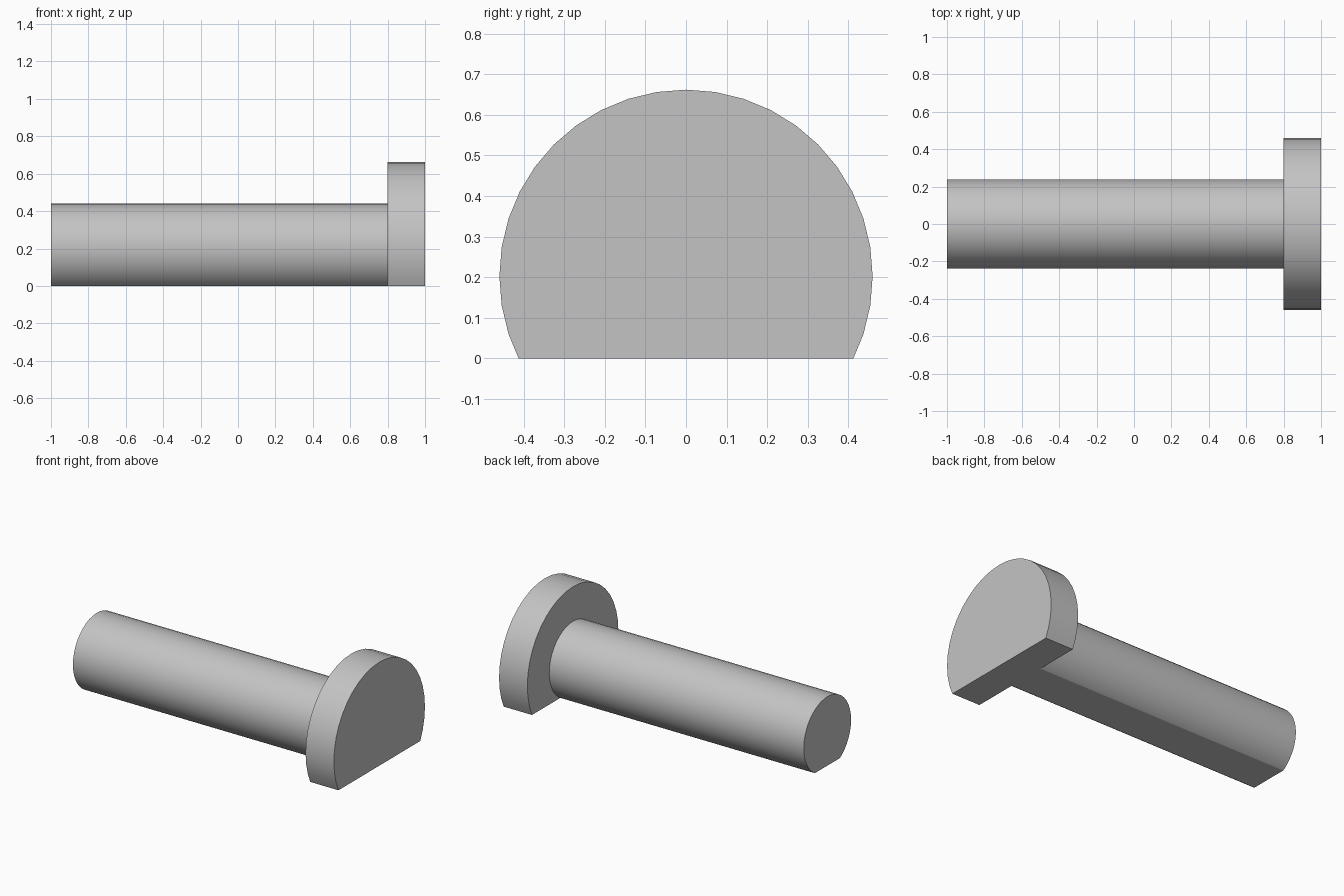
import bpy, bmesh, math

cube = bpy.data.objects.get("Cube")
if cube:
    bpy.data.objects.remove(cube, do_unlink=True)

AXIS_Z = 0.202
SHAFT_R, HEAD_R = 0.239, 0.46
SEGMENTS = 40

# Plain grey material
grey = bpy.data.materials.new("plain_grey")
grey.use_nodes = True
color = (0.55, 0.55, 0.55, 1)
grey.diffuse_color = color
grey.node_tree.nodes["Principled BSDF"].inputs["Base Color"].default_value = color

# Stepped profile of shaft and head, turned around the x axis
bm = bmesh.new()
profile = [(-1, 0), (-1, SHAFT_R), (0.8, SHAFT_R), (0.8, HEAD_R), (1, HEAD_R), (1, 0)]
verts = [bm.verts.new((x, 0, AXIS_Z + r)) for x, r in profile]
edges = [bm.edges.new(pair) for pair in zip(verts, verts[1:])]
bmesh.ops.spin(bm, geom=verts + edges, cent=(0, 0, AXIS_Z), axis=(1, 0, 0),
               angle=math.tau, steps=SEGMENTS, use_duplicate=False)
bmesh.ops.remove_doubles(bm, verts=bm.verts[:], dist=0.0001)

# Flat underside shared by shaft and head
bmesh.ops.bisect_plane(bm, geom=bm.verts[:] + bm.edges[:] + bm.faces[:],
                       plane_co=(0, 0, 0), plane_no=(0, 0, 1), clear_inner=True)
bmesh.ops.edgenet_fill(bm, edges=[e for e in bm.edges if e.is_boundary])

# Merge the flat faces and tidy the normals
bmesh.ops.dissolve_limit(bm, angle_limit=math.radians(1),
                         verts=bm.verts[:], edges=bm.edges[:])
bmesh.ops.recalc_face_normals(bm, faces=bm.faces[:])

mesh = bpy.data.meshes.new("headed_pin")
bm.to_mesh(mesh)
bm.free()
mesh.materials.append(grey)
pin = bpy.data.objects.new("headed_pin", mesh)
bpy.context.collection.objects.link(pin)

# Smooth round walls with sharp rims
bpy.context.view_layer.objects.active = pin
pin.select_set(True)
bpy.ops.object.shade_smooth_by_angle(angle=math.radians(25))
